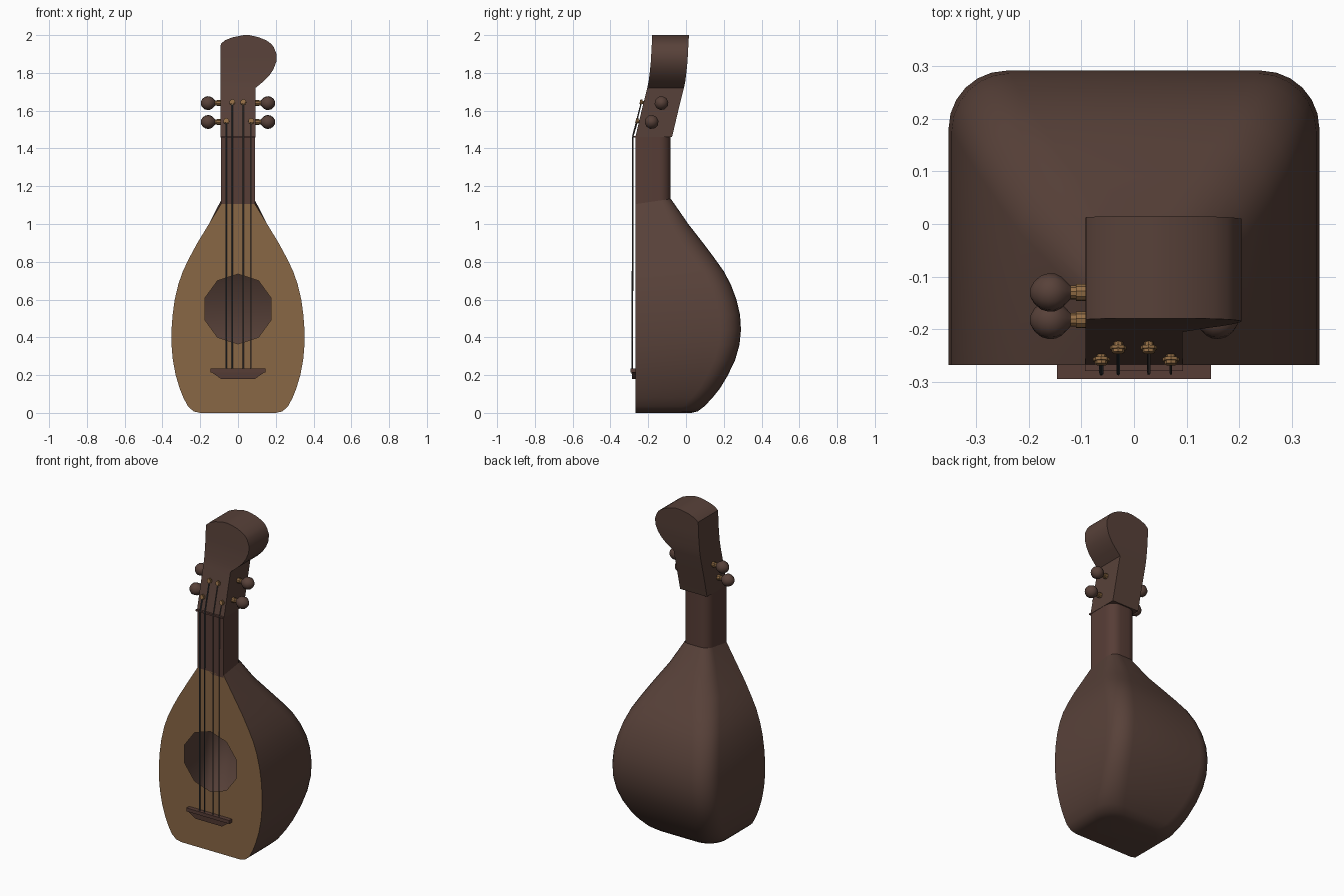
import bpy, bmesh, math
from mathutils import Vector

if "Cube" in bpy.data.objects:
    bpy.data.objects.remove(bpy.data.objects["Cube"])


def material(name, rgb):
    m = bpy.data.materials.new(name)
    m.diffuse_color = (*rgb, 1)
    m.use_nodes = True
    m.node_tree.nodes["Principled BSDF"].inputs["Base Color"].default_value = m.diffuse_color
    return m


BROWN = material("dark_brown_wood", (0.097, 0.053, 0.041))
TAN = material("tan_wood", (0.25, 0.135, 0.06))
REDDISH = material("reddish_brown_wood", (0.095, 0.047, 0.037))
BRASS = material("golden_wood", (0.29, 0.155, 0.06))
STEEL = material("dark_string", (0.055, 0.065, 0.075))
GUT = material("grey_brown_string", (0.12, 0.10, 0.095))
FRONT = -0.268


def finish(bm, name, mat, angle=35):
    bmesh.ops.recalc_face_normals(bm, faces=bm.faces)
    me = bpy.data.meshes.new(name)
    bm.to_mesh(me)
    bm.free()
    me.materials.append(mat)
    if angle:
        for p in me.polygons:
            p.use_smooth = True
        me.set_sharp_from_angle(angle=math.radians(angle))
    ob = bpy.data.objects.new(name, me)
    bpy.context.collection.objects.link(ob)
    return ob


def skin(rings, closed, start_cap=True, end_cap=True):
    """Bridge a list of equally long point rings."""
    bm = bmesh.new()
    vs = [[bm.verts.new(p) for p in r] for r in rings]
    n = len(vs[0])
    for a, b in zip(vs, vs[1:]):
        for i in range(n if closed else n - 1):
            j = (i + 1) % n
            bm.faces.new((a[i], a[j], b[j], b[i]))
    if start_cap:
        bm.faces.new(vs[0])
    if end_cap:
        bm.faces.new(vs[-1])
    return bm


def lathe(name, start, axis, profile, mat, sides=10):
    """Revolve (distance, radius) pairs about an axis."""
    start, axis = Vector(start), Vector(axis).normalized()
    u = axis.orthogonal().normalized()
    v = axis.cross(u)
    rings = []
    for d, r in profile:
        rings.append([start + axis * d + (u * math.cos(t) + v * math.sin(t)) * r
                      for t in (2 * math.pi * i / sides for i in range(sides))])
    return finish(skin(rings, True), name, mat)


def rod(name, a, b, r, mat):
    d = Vector(b) - Vector(a)
    return lathe(name, a, d, [(0, r), (d.length, r)], mat, 6)


def u_section(w, back, r, z, tilt=0):
    """Cross-section with a flat open front and two rounded back corners."""
    pts = [(-w, FRONT)]
    for cx, a0 in ((-w + r, 180), (w - r, 90)):
        for k in range(7):
            a = math.radians(a0 - 15 * k)
            pts.append((cx + r * math.cos(a), back - r + r * math.sin(a)))
    pts.append((w, FRONT))
    return [(x, y, z + tilt * (y - FRONT)) for x, y in pts]


# Body: height, half width, back depth
BODY = [(0, .20, .03), (.008, .235, .062), (.035, .265, .098), (.08, .289, .14),
        (.13, .309, .18), (.20, .330, .222), (.28, .345, .26), (.36, .352, .283),
        (.44, .352, .291), (.52, .346, .286), (.60, .335, .267), (.68, .316, .237),
        (.75, .292, .20), (.82, .258, .15), (.90, .215, .09), (1.0, .154, .012),
        (1.105, .09, -.08)]
rings = [u_section(w, b, min(.11, .6 * w), z, .15 if z > 1.1 else 0)
         for z, w, b in BODY]
finish(skin(rings, False, end_cap=False), "bowl_body", BROWN)

# Front panel with a ten-sided sound hole
bm = bmesh.new()
outline = [(-w, z) for z, w, b in BODY] + [(w, z) for z, w, b in reversed(BODY)]
hole = [(.185 * math.cos(math.radians(90 + 36 * i)),
         .55 + .185 * math.sin(math.radians(90 + 36 * i))) for i in range(10)]
edges = []
for loop in (outline, hole):
    vs = [bm.verts.new((x, FRONT, z)) for x, z in loop]
    edges += [bm.edges.new((vs[i - 1], vs[i])) for i in range(len(vs))]
bmesh.ops.triangle_fill(bm, use_beauty=True, use_dissolve=False, edges=edges,
                        normal=(0, -1, 0))
for f in bm.faces:
    f.normal_update()
    if f.normal.y > 0:
        f.normal_flip()
panel = finish(bm, "front_panel", TAN, 0)
if panel.data.polygons[0].normal.y > 0:
    panel.data.flip_normals()

# Neck
finish(skin([u_section(.09, -.082, .06, 1.09), u_section(.09, -.082, .06, 1.465)],
            True), "neck", REDDISH)


def box(name, lo, hi, mat):
    ring = [(lo[0], lo[1]), (hi[0], lo[1]), (hi[0], hi[1]), (lo[0], hi[1])]
    return finish(skin([[(x, y, z) for x, y in ring] for z in (lo[2], hi[2])], True),
                  name, mat)


box("nut", (-.093, -.279, 1.457), (.093, -.255, 1.467), REDDISH)

# Scrolled head: height, left x, right x, front y
HEAD = [(1.46, -.092, .092, -.268), (1.60, -.092, .092, -.235),
        (1.72, -.092, .092, -.205), (1.755, -.092, .135, -.198),
        (1.785, -.092, .165, -.194), (1.82, -.092, .188, -.190),
        (1.86, -.092, .203, -.186), (1.90, -.092, .204, -.184),
        (1.935, -.092, .190, -.182), (1.953, -.091, .177, -.181),
        (1.972, -.07, .150, -.180), (1.988, -.03, .112, -.179),
        (2.0, .03, .06, -.179)]
finish(skin([[(l, y, z), (r, y, z), (r, y + .194, z), (l, y + .194, z)]
             for z, l, r, y in HEAD], True), "head", BROWN)

# Side pegs
KNOB = [(.027, .012), (.034, .02), (.044, .03), (.056, .036), (.069, .037),
        (.083, .033), (.096, .022), (.104, .008)]
for s, side in ((-1, "left"), (1, "right")):
    for y, z, row in ((-.13, 1.64, "upper"), (-.182, 1.54, "lower")):
        lathe(f"{side}_{row}_peg_shaft", (s * .085, y, z), (s, 0, 0),
              [(0, .016), (.025, .016), (.025, .013), (.045, .013)], BRASS)
        lathe(f"{side}_{row}_peg_knob", (s * .093, y, z), (s, 0, 0), KNOB, BROWN)

# String posts on the head, and the strings
POSTS = [(-.062, 1.54, -.247, STEEL, .0042), (-.03, 1.64, -.225, STEEL, .0036),
         (.028, 1.64, -.225, GUT, .003), (.07, 1.54, -.247, GUT, .0026)]
for i, (x, z, y, mat, r) in enumerate(POSTS, 1):
    lathe(f"string_post_{i}", (x, y + .01, z), (0, -1, .23),
          [(0, .009), (.018, .009), (.018, .016), (.024, .016),
           (.024, .012), (.03, .012)], BRASS, 8)
    nut = (x, -.282, 1.464)
    rod(f"string_{i}", (x, -.284, .225), nut, r, mat)
    rod(f"string_end_{i}", nut, (x, y - .012, z), r, mat)

# Bridge: bevelled block with a straight upper lip
BRIDGE = [(.18, .09, -.285), (.214, .138, -.288), (.214, .146, -.294),
          (.235, .146, -.294)]
finish(skin([[(-w, FRONT + .002, z), (w, FRONT + .002, z), (w, y, z), (-w, y, z)]
             for z, w, y in BRIDGE], True), "bridge", REDDISH)
